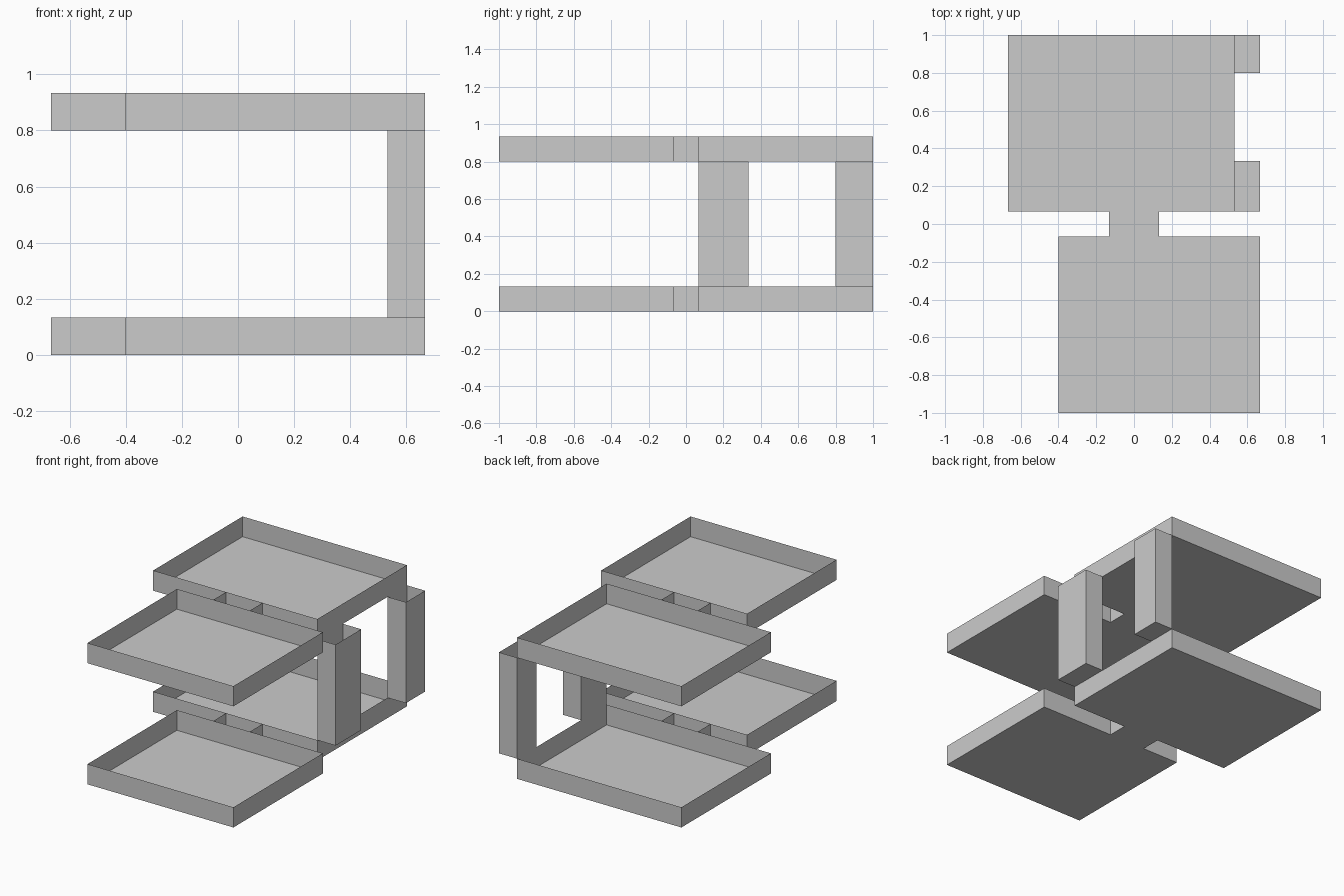
import bpy, bmesh

if "Cube" in bpy.data.objects:
    bpy.data.objects.remove(bpy.data.objects["Cube"])

U = 2 / 15          # module: wall height and corridor width unit
LEVELS = (0.0, 6 * U)


def open_box(name, x0, x1, y0, y1, z0, z1, ends=True):
    """Thin-walled box without a lid; ends=False also drops the front and back walls."""
    bm = bmesh.new()
    bmesh.ops.create_cube(bm, size=1)
    drop = [f for f in bm.faces
            if f.normal.z > 0.5 or (not ends and abs(f.normal.y) > 0.5)]
    bmesh.ops.delete(bm, geom=drop, context='FACES')
    for v in bm.verts:
        v.co = (x1 if v.co.x > 0 else x0,
                y1 if v.co.y > 0 else y0,
                z1 if v.co.z > 0 else z0)
    mesh = bpy.data.meshes.new(name)
    bm.to_mesh(mesh)
    bm.free()
    obj = bpy.data.objects.new(name, mesh)
    bpy.context.collection.objects.link(obj)
    return obj


# Two identical storeys: offset rooms joined by a short corridor
for label, z in zip(("lower", "upper"), LEVELS):
    open_box(f"{label}_front_room", -3 * U, 5 * U, -1, -U / 2, z, z + U)
    open_box(f"{label}_back_room", -5 * U, 4 * U, U / 2, 1, z, z + U)
    open_box(f"{label}_corridor", -U, U, -U / 2, U / 2, z, z + U, ends=False)

# Hollow shafts on the right side between the storeys
for label, y0, y1 in (("front", U / 2, 2.5 * U), ("back", 6 * U, 1)):
    open_box(f"{label}_shaft", 4 * U, 5 * U, y0, y1, U, 6 * U)
